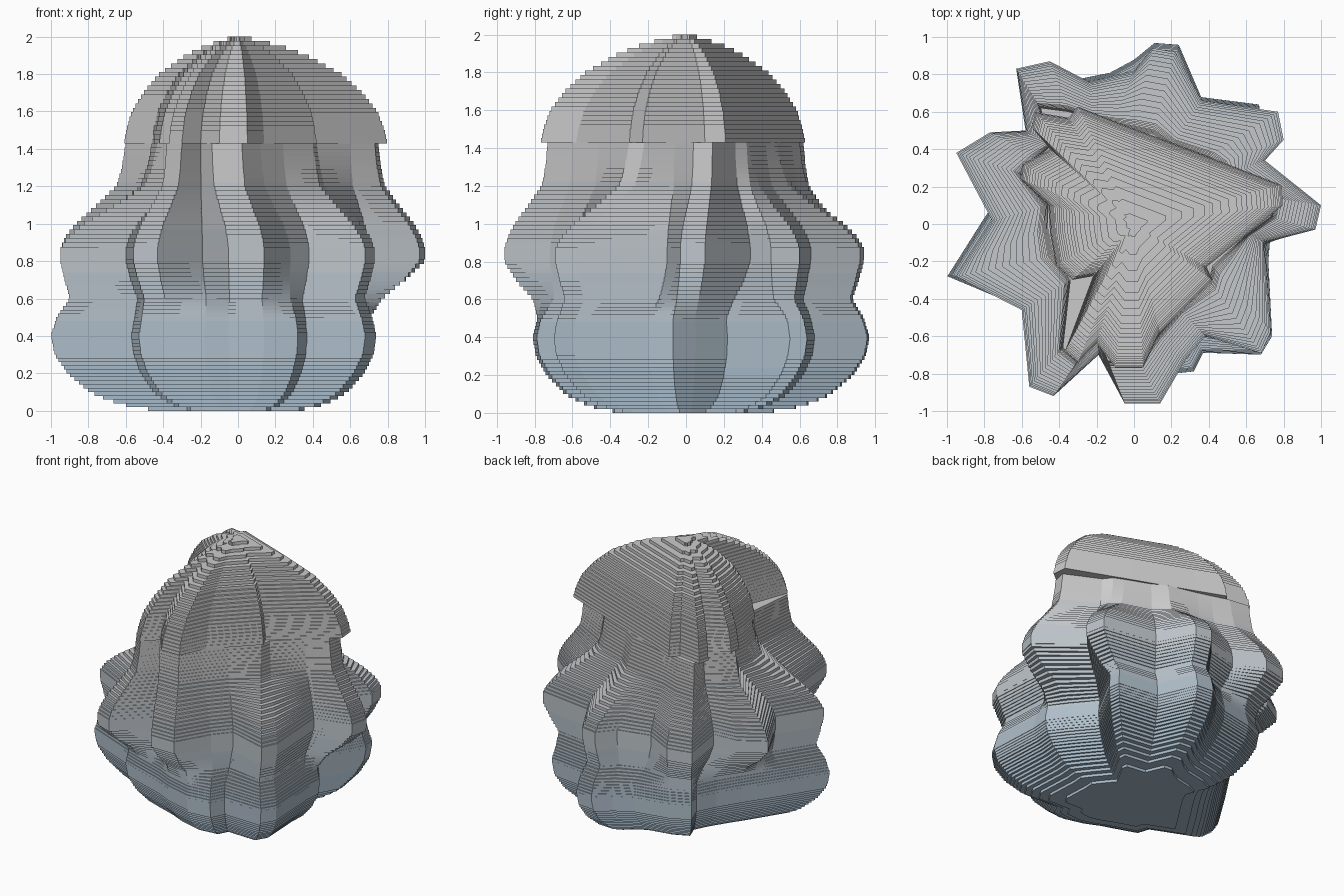
import bpy, bmesh

# Plan outlines: widest point of lower bulge, middle bulge, neck and cap
LOWER = [(.73, -.07), (.64, .05), (.50, .22), (.68, .55), (.67, .64), (.36, .68), (.24, .96), (.11, .97),
         (0, .88), (-.13, .81), (-.38, .76), (-.53, .69), (-.48, .56), (-.55, .42), (-.65, .26),
         (-.81, .02), (-.93, -.17), (-1.0, -.28), (-.57, -.46), (-.53, -.58), (-.42, -.62),
         (-.18, -.70), (-.05, -.76), (.14, -.81), (.32, -.79), (.37, -.69), (.68, -.70),
         (.74, -.60), (.72, -.20)]
MIDDLE = [(.97, -.03), (1.0, .10), (.70, .34), (.80, .45), (.77, .60), (.36, .66), (.22, .92), (.10, .94),
          (0, .82), (-.24, .76), (-.45, .87), (-.63, .83), (-.58, .50), (-.77, .49), (-.95, .38),
          (-.76, .02), (-.90, -.20), (-.95, -.28), (-.60, -.46), (-.56, -.87), (-.43, -.92),
          (-.19, -.70), (-.05, -.96), (.14, -.96), (.28, -.72), (.38, -.60), (.68, -.69),
          (.73, -.58), (.70, -.10)]
NECK = [(.73, .04), (.75, .14), (.50, .26), (.45, .32), (.38, .35), (.20, .42), (.10, .48), (0, .50),
        (-.12, .53), (-.22, .56), (-.35, .60), (-.50, .62), (-.44, .42), (-.52, .35), (-.60, .27),
        (-.46, .10), (-.46, -.02), (-.43, -.17), (-.34, -.30), (-.38, -.66), (-.30, -.73),
        (-.20, -.60), (-.14, -.73), (.02, -.73), (.12, -.60), (.24, -.46), (.40, -.30),
        (.42, -.22), (.60, -.06)]
CAP = [(.80, .10), (.79, .21), (.35, .38), (-.10, .55), (-.30, .63), (-.35, .57), (-.53, .60),
       (-.55, .52), (-.45, .40), (-.60, .32), (-.61, .24), (-.46, .10), (-.45, -.05), (-.42, -.22),
       (-.33, -.30), (-.22, -.28), (-.37, -.68), (-.30, -.74), (-.20, -.64), (-.10, -.77),
       (.05, -.77), (.14, -.58), (.42, -.30), (.39, -.23)]


def scaled(pts, s):
    return [(x * s, y * s) for x, y in pts]


def mix(a, b, t):
    return [(p[0] + (q[0] - p[0]) * t, p[1] + (q[1] - p[1]) * t) for p, q in zip(a, b)]


# Height keys: (z, outline)
body_keys = [(z, scaled(LOWER, s)) for z, s in
             [(0, .42), (.03, .6), (.06, .7), (.1, .79), (.2, .91), (.3, .98), (.4, 1), (.5, .97)]]
body_keys += [(.6, scaled(mix(LOWER, MIDDLE, .45), .92)),
              (.7, scaled(mix(LOWER, MIDDLE, .8), .965)), (.8, MIDDLE)]
body_keys += [(z, mix(MIDDLE, NECK, t)) for z, t in
              [(.87, 0), (.93, .08), (1.0, .24), (1.1, .56), (1.2, .86), (1.3, .94), (1.43, 1)]]
cap_keys = [(z, scaled(CAP, s)) for z, s in
            [(1.43, 1), (1.5, .98), (1.6, .93), (1.7, .83), (1.8, .69), (1.9, .46), (1.95, .29), (2, .03)]]


def outline_at(keys, z):
    for (z0, a), (z1, b) in zip(keys, keys[1:]):
        if z <= z1:
            return mix(a, b, (z - z0) / (z1 - z0))
    return keys[-1][1]


# Blue-grey at the foot fading to grey at the top
TINTS = []
for i in range(6):
    t = i / 5
    m = bpy.data.materials.new("slice_tint_%d" % i)
    m.diffuse_color = (.38 + .22 * t, .49 + .11 * t, .58 + .02 * t, 1)
    TINTS.append(m)


def stacked_slices(name, keys, z0, z1, count):
    bm = bmesh.new()
    h = (z1 - z0) / count
    for i in range(count):
        z = z0 + i * h
        pts = outline_at(keys, z + h / 2)
        lo = [bm.verts.new((x, y, z)) for x, y in pts]
        hi = [bm.verts.new((x, y, z + h)) for x, y in pts]
        n = len(pts)
        faces = [bm.faces.new(lo[::-1]), bm.faces.new(hi)]
        faces += [bm.faces.new((lo[k], lo[(k + 1) % n], hi[(k + 1) % n], hi[k])) for k in range(n)]
        for f in faces:
            f.material_index = min(5, int(z / 1.2 * 5))
    me = bpy.data.meshes.new(name)
    bm.to_mesh(me)
    bm.free()
    for m in TINTS:
        me.materials.append(m)
    bpy.context.collection.objects.link(bpy.data.objects.new(name, me))


stacked_slices("lower_bulge_slices", body_keys, 0, .6, 30)
stacked_slices("middle_bulge_slices", body_keys, .6, 1.43, 36)
stacked_slices("domed_cap_slices", cap_keys, 1.43, 2, 24)
